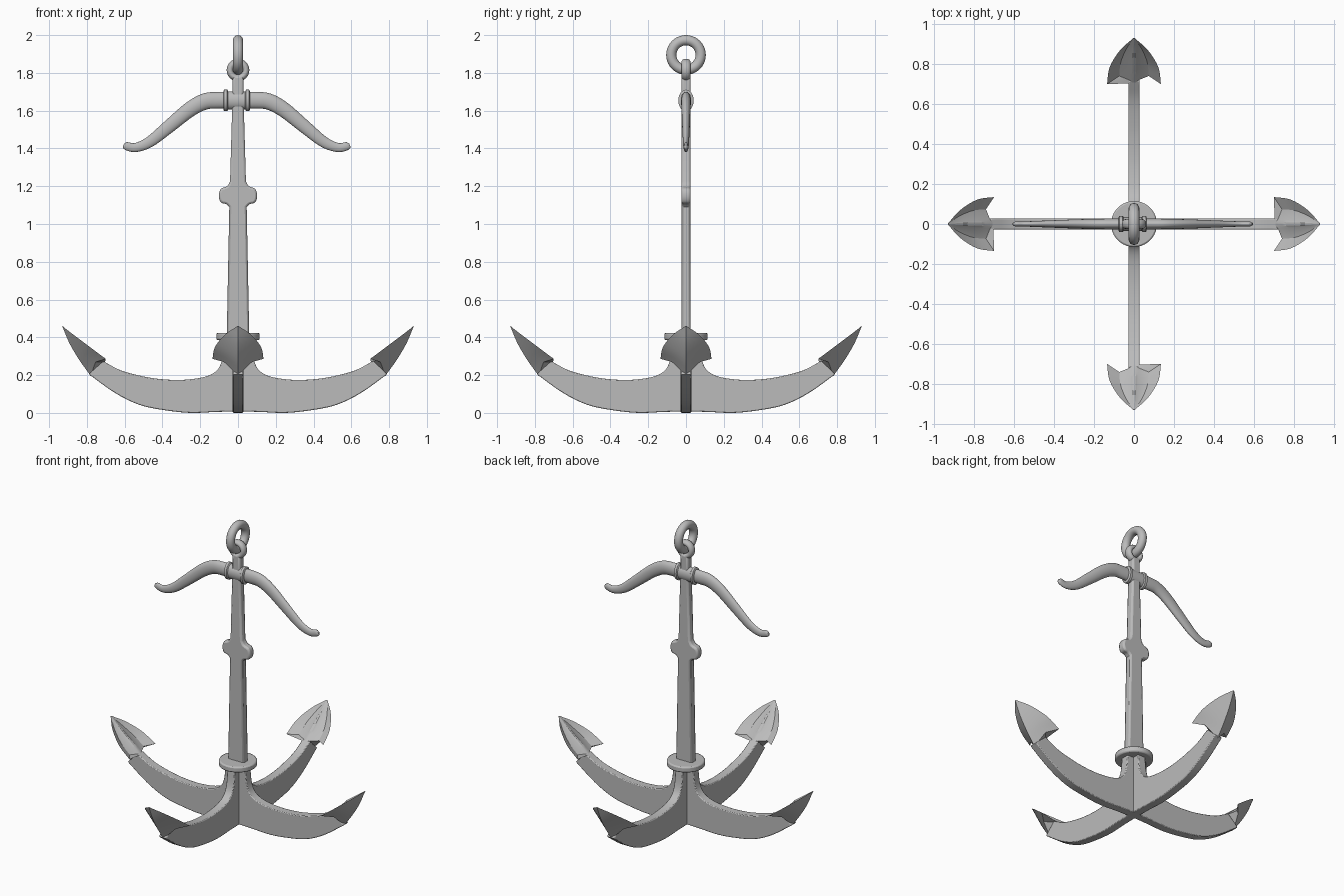
import bpy, bmesh, math
from mathutils import Vector, Matrix

cube = bpy.data.objects.get("Cube")
if cube:
    bpy.data.objects.remove(cube)

metal = bpy.data.materials.new("grey_iron")
metal.use_nodes = True
GREY = (0.5, 0.5, 0.5, 1)
metal.diffuse_color = GREY
metal.node_tree.nodes["Principled BSDF"].inputs["Base Color"].default_value = GREY


def finish(name, bm, bevel=0, angle=35):
    """Turn a bmesh into a shaded object, with optional edge bevel."""
    bmesh.ops.recalc_face_normals(bm, faces=bm.faces)
    mesh = bpy.data.meshes.new(name)
    bm.to_mesh(mesh)
    bm.free()
    mesh.materials.append(metal)
    ob = bpy.data.objects.new(name, mesh)
    bpy.context.collection.objects.link(ob)
    bpy.ops.object.select_all(action='DESELECT')
    ob.select_set(True)
    bpy.context.view_layer.objects.active = ob
    bpy.ops.object.shade_smooth_by_angle(angle=math.radians(angle))
    if bevel:
        mod = ob.modifiers.new("bevel", 'BEVEL')
        mod.width = bevel
        mod.segments = 2
        mod.limit_method = 'ANGLE'
        mod.angle_limit = math.radians(50)
        mod.use_clamp_overlap = False
    return ob


def smooth(points, steps):
    """Catmull-Rom resampling of points of any dimension."""
    p = [Vector(q) for q in points]
    p = [2 * p[0] - p[1]] + p + [2 * p[-1] - p[-2]]
    out = []
    for a, b, c, d in zip(p, p[1:], p[2:], p[3:]):
        for i in range(steps):
            t = i / steps
            out.append(b + (c - a) * (t / 2)
                       + (2 * a - 5 * b + 4 * c - d) * (t * t / 2)
                       + (3 * b - a - 3 * c + d) * (t ** 3 / 2))
    return out + [p[-2]]


def plate(name, half, thick, bevel, turn=0):
    """Mirror an x-z half outline and extrude it along y."""
    outline = list(half) + [(-x, z) for x, z in reversed(half) if x > 1e-4]
    bm = bmesh.new()
    face = bm.faces.new([bm.verts.new((x, -thick, z)) for x, z in outline])
    ext = bmesh.ops.extrude_face_region(bm, geom=[face])["geom"]
    moved = [v for v in ext if isinstance(v, bmesh.types.BMVert)]
    bmesh.ops.translate(bm, verts=moved, vec=(0, 2 * thick, 0))
    bmesh.ops.rotate(bm, verts=bm.verts, matrix=Matrix.Rotation(turn, 3, 'Z'))
    return finish(name, bm, bevel)


def loft(name, rings, turn=0, angle=35):
    """Skin a list of closed rings and cap both ends."""
    bm = bmesh.new()
    loops = [[bm.verts.new(p) for p in ring] for ring in rings]
    n = len(loops[0])
    for a, b in zip(loops, loops[1:]):
        for i in range(n):
            j = (i + 1) % n
            bm.faces.new((a[i], a[j], b[j], b[i]))
    caps = [bm.faces.new(loops[0]), bm.faces.new(loops[-1])]
    bmesh.ops.triangulate(bm, faces=caps)
    bmesh.ops.rotate(bm, verts=bm.verts, matrix=Matrix.Rotation(turn, 3, 'Z'))
    return finish(name, bm, 0, angle)


def torus(name, centre, major, minor, squash=1.0, turn=0, seg=40, sides=16):
    """Ring in the x-z plane; squash scales its depth."""
    bm = bmesh.new()
    rot = Matrix.Rotation(turn, 3, 'Z')
    grid = []
    for i in range(seg):
        a = math.tau * i / seg
        row = []
        for k in range(sides):
            b = math.tau * k / sides
            r = major + minor * math.cos(b)
            p = Vector((r * math.cos(a), squash * minor * math.sin(b), r * math.sin(a)))
            row.append(bm.verts.new(rot @ p + Vector(centre)))
        grid.append(row)
    for i in range(seg):
        for k in range(sides):
            i2, k2 = (i + 1) % seg, (k + 1) % sides
            bm.faces.new((grid[i][k], grid[i2][k], grid[i2][k2], grid[i][k2]))
    return finish(name, bm)


# Crossed arms: curved plates meeting at the hub
arm_under = smooth([(0, .008), (.12, .005), (.25, 0), (.386, .014), (.52, .042),
                    (.65, .105), (.79, .205)], 4)
arm_over = smooth([(.715, .275), (.62, .225), (.5, .193), (.4, .178), (.29, .175),
                   (.18, .19), (.115, .222), (.085, .28), (.072, .39)], 4)
arm_half = [tuple(p) for p in arm_under + arm_over]
for k in range(2):
    plate("arm_pair_%d" % (k + 1), arm_half, .028, .005, k * math.pi / 2)

# Flukes: keeled outside, hollow inside with a central rib
keel = smooth([(.78, 0, .196), (.842, 0, .283), (.893, 0, .37), (.93, 0, .458)], 4)
wing = smooth([(.70, .135, .286), (.785, .122, .349), (.87, .07, .413), (.931, .003, .46)], 4)
rib = smooth([(.705, 0, .268), (.785, 0, .337), (.868, 0, .406), (.928, 0, .46)], 4)
rings = []
for i, (K, W, C) in enumerate(zip(keel, wing, rib)):
    s = i / (len(keel) - 1)
    outer = K.lerp(W, .55)
    outer += Vector((.6, 0, .8)) * .03 * (1 - s) ** 3
    inner = outer + (C - K).normalized() * .018 * (1 - .9 * s)
    base = C.lerp(inner, .45)
    base.y = min(.024 * (1 - .8 * s), inner.y * .8)
    crest = C.copy()
    crest.y = base.y * .45
    half = [outer, W, inner, base, crest]
    mirrored = [Vector((p.x, -p.y, p.z)) for p in reversed(half)]
    rings.append([K] + half + mirrored)
for k in range(4):
    loft("fluke_%d" % (k + 1), rings, k * math.pi / 2, 30)

# Round collar on top of the hub
bm = bmesh.new()
bmesh.ops.create_cone(bm, cap_ends=True, segments=40, radius1=.115, radius2=.115,
                      depth=.038, matrix=Matrix.Translation((0, 0, .404)))
finish("hub_collar", bm, .008)

# Tapering shank with a rounded swelling
lug = smooth([(.046, 1.09), (.062, 1.105), (.088, 1.112), (.1, 1.135), (.1, 1.165),
              (.088, 1.188), (.058, 1.2), (.042, 1.225)], 3)
shank_half = [(.06, .385)] + [tuple(p) for p in lug] + [(.029, 1.68), (.028, 1.785)]
plate("shank", shank_half, .025, .011)

# Eye at the shank head and the loose ring through it
torus("shank_eye", (0, 0, 1.815), .042, .018, 1.35)
torus("ring", (0, 0, 1.895), .078, .027, 1, math.pi / 2)

# Drooping stock: x, z, vertical radius, depth radius
MID = -.007
stock_half = [(.0, 1.655, .044, .027), (.1, 1.655, .044, .027), (.17, 1.648, .043, .026),
              (.25, 1.605, .04, .024), (.36, 1.515, .035, .02), (.46, 1.435, .029, .016),
              (.535, 1.405, .024, .013), (.585, 1.413, .021, .012), (.599, 1.418, .009, .006)]
path = smooth([(-x, z, a, b) for x, z, a, b in reversed(stock_half[1:])] + stock_half, 5)
rings = []
for i, (x, z, tall, deep) in enumerate(path):
    before, after = path[max(i - 1, 0)], path[min(i + 1, len(path) - 1)]
    along = Vector((after[0] - before[0], 0, after[1] - before[1])).normalized()
    up = Vector((-along.z, 0, along.x))
    rings.append([Vector((x + MID, 0, z)) + up * tall * math.cos(a)
                  + Vector((0, deep * math.sin(a), 0))
                  for a in (math.tau * k / 20 for k in range(20))])
loft("stock", rings, 0, 50)

# Sleeve with flanged ends that clamps the stock to the shank
rings = []
for x, tall, deep in [(-.07, .05, .034), (-.066, .057, .041), (-.05, .057, .041),
                      (-.045, .048, .034), (.045, .048, .034), (.05, .057, .041),
                      (.066, .057, .041), (.07, .05, .034)]:
    rings.append([(x + MID, deep * math.sin(a), 1.654 + tall * math.cos(a))
                  for a in (math.tau * k / 24 for k in range(24))])
loft("stock_sleeve", rings, 0, 40)
